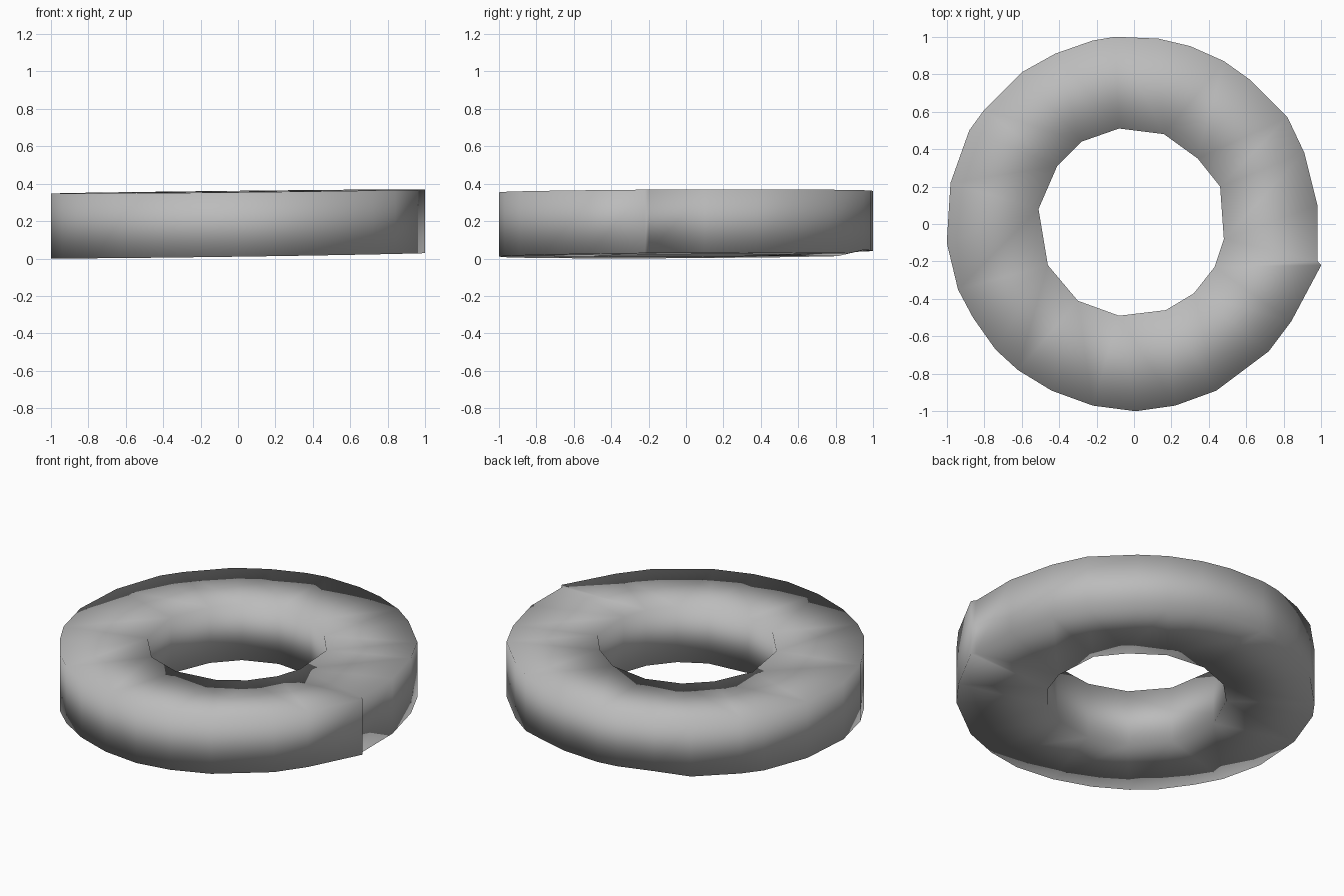
import bpy
import bmesh
import math

if "Cube" in bpy.data.objects:
    bpy.data.objects.remove(bpy.data.objects["Cube"])

# Outlines of the ring, counter-clockwise from the front
OUTER = [(0.01, -1), (0.22, -.97), (.44, -.89), (.72, -.68), (.84, -.52), (1, -.22),
         (.98, -.2), (.98, .1), (.91, .38), (.82, .57), (.62, .77), (.48, .87), (.3, .95),
         (.13, .99), (-.1, 1), (-.22, .98), (-.42, .91), (-.6, .81), (-.8, .61),
         (-.88, .5), (-.98, .22), (-1, -.1), (-.94, -.35), (-.86, -.5), (-.74, -.67),
         (-.62, -.78), (-.44, -.89), (-.22, -.97)]
INNER = [(-.08, -.49), (.17, -.46), (.32, -.37), (.43, -.23), (.48, -.08), (.46, .2),
         (.34, .35), (.16, .48), (-.08, .51), (-.28, .44), (-.41, .31), (-.51, .08),
         (-.46, -.22), (-.3, -.41)]


def top_z(x, y):
    return 0.358 + 0.011 * x + 0.004 * y


def bottom_z(x, y):
    return 0.016 + 0.014 * x + 0.006 * y + (0.02 if y > 0.9 else 0)


def add_loop(bm, points, height):
    return [bm.verts.new((x, y, height(x, y))) for x, y in points]


def add_wall(bm, low, high):
    for i in range(len(low)):
        j = (i + 1) % len(low)
        bm.faces.new((low[i], low[j], high[j], high[i]))


def turn(loop, i):
    """Angle of a loop corner, growing steadily from the front."""
    co = loop[i % len(loop)].co
    angle = (math.atan2(co.y, co.x) + math.radians(110)) % math.tau
    return angle + math.tau * (i // len(loop))


def add_annulus(bm, outer, inner):
    """Zip two rims together with triangles, in order of angle."""
    a = b = 0
    while a < len(outer) or b < len(inner):
        v, w = outer[a % len(outer)], inner[b % len(inner)]
        if b == len(inner) or (a < len(outer) and turn(outer, a + 1) <= turn(inner, b + 1)):
            a += 1
            bm.faces.new((v, outer[a % len(outer)], w))
        else:
            b += 1
            bm.faces.new((v, inner[b % len(inner)], w))


# Worn ring with slightly tilted top and bottom faces
bm = bmesh.new()
outer_low, outer_high = add_loop(bm, OUTER, bottom_z), add_loop(bm, OUTER, top_z)
inner_low, inner_high = add_loop(bm, INNER, bottom_z), add_loop(bm, INNER, top_z)
add_wall(bm, outer_low, outer_high)
add_wall(bm, inner_low, inner_high)
add_annulus(bm, outer_high, inner_high)
add_annulus(bm, outer_low, inner_low)
bmesh.ops.recalc_face_normals(bm, faces=bm.faces[:])
for face in bm.faces:
    face.smooth = True

mesh = bpy.data.meshes.new("ring")
bm.to_mesh(mesh)
bm.free()
ring = bpy.data.objects.new("ring", mesh)
bpy.context.collection.objects.link(ring)

# Single grey material
grey = bpy.data.materials.new("stone_grey")
grey.diffuse_color = (0.5, 0.5, 0.5, 1)
grey.use_nodes = True
grey.node_tree.nodes["Principled BSDF"].inputs["Base Color"].default_value = grey.diffuse_color
mesh.materials.append(grey)
